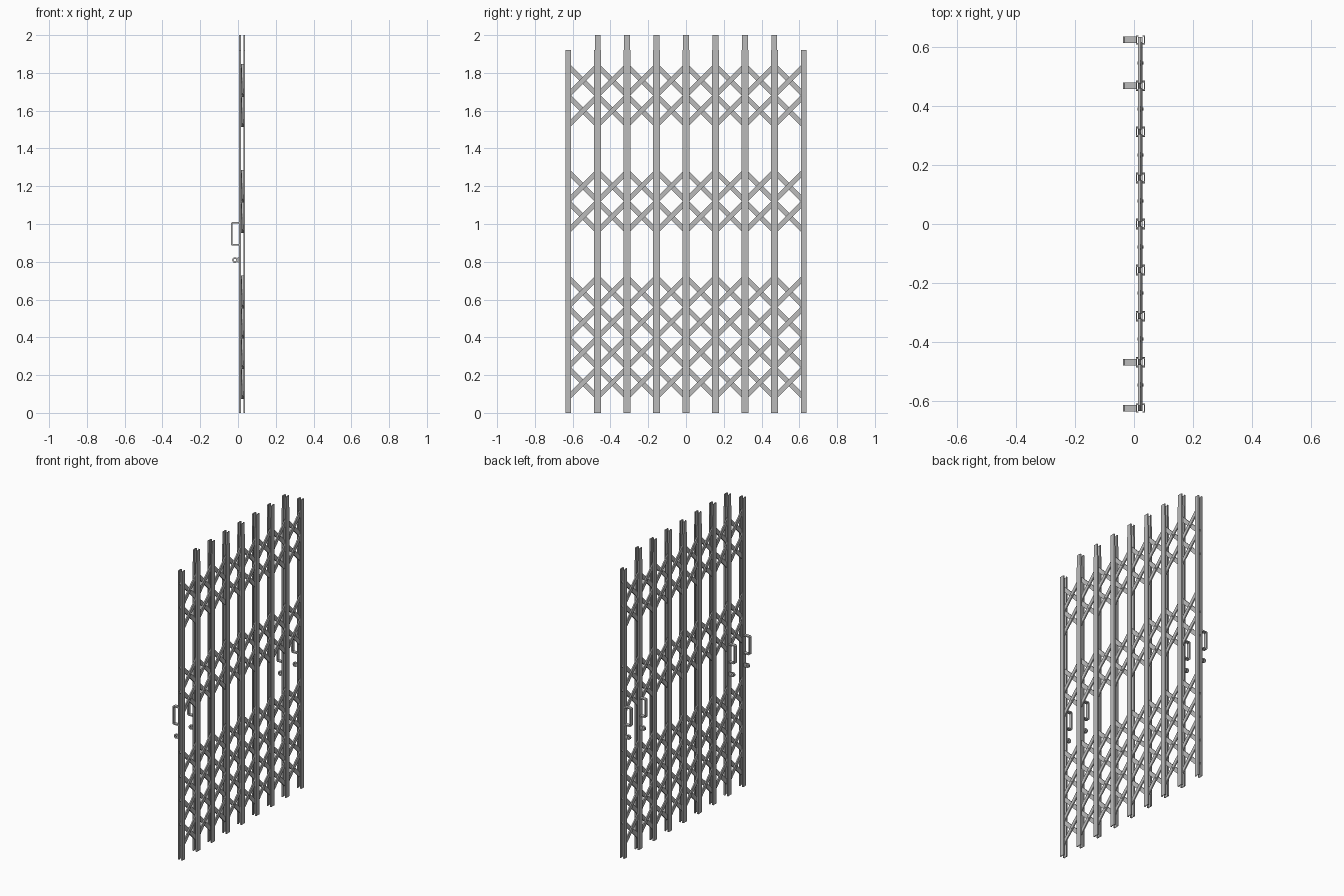
import bpy, bmesh
from math import pi, sqrt
from mathutils import Matrix, Vector

cube = bpy.data.objects.get("Cube")
if cube:
    bpy.data.objects.remove(cube, do_unlink=True)


def material(name, value):
    mat = bpy.data.materials.new(name)
    mat.use_nodes = True
    color = (value, value, value, 1)
    mat.diffuse_color = color
    mat.node_tree.nodes["Principled BSDF"].inputs["Base Color"].default_value = color
    return mat


steel = material("grey steel", 0.5)


def add_object(name, bm):
    bmesh.ops.recalc_face_normals(bm, faces=bm.faces)
    mesh = bpy.data.meshes.new(name)
    bm.to_mesh(mesh)
    bm.free()
    mesh.materials.append(steel)
    obj = bpy.data.objects.new(name, mesh)
    bpy.context.collection.objects.link(obj)
    return obj


def extrude_profile(bm, points, axis, matrix=Matrix()):
    """Extrude a closed outline along the axis vector."""
    face = bm.faces.new([bm.verts.new(matrix @ Vector(p)) for p in points])
    result = bmesh.ops.extrude_face_region(bm, geom=[face])
    verts = [v for v in result["geom"] if isinstance(v, bmesh.types.BMVert)]
    bmesh.ops.translate(bm, verts=verts, vec=matrix.to_3x3() @ Vector(axis))


def channel(width, depth, wall):
    """U outline: web at x = 0, flanges towards +x."""
    w = width / 2
    return [(0, -w, 0), (depth, -w, 0), (depth, wall - w, 0), (wall, wall - w, 0),
            (wall, w - wall, 0), (depth, w - wall, 0), (depth, w, 0), (0, w, 0)]


SPACING = 0.156
post_ys = [SPACING * (i - 4) for i in range(9)]

# Posts: a pair of channels with a gap between them for the lattice
for i, y in enumerate(post_ys):
    outer = i in (0, 8)
    height = 1.92 if outer else 2.0
    bm = bmesh.new()
    for x, side in ((0.006, 1), (0.038, -1)):
        base = Matrix.Translation((x, y, 0)) @ Matrix.Diagonal((side, 1, 1, 1))
        extrude_profile(bm, channel(0.03, 0.009, 0.004), (0, 0, height), base)
        if not outer:
            # Wider sleeve up to the height of the end posts
            extrude_profile(bm, channel(0.036, 0.009, 0.004), (0, 0, 1.92), base)
    add_object(f"post_{i + 1}", bm)

# Lattice: crossed diagonal flat bars, one direction per layer
bands = {"upper": (1.76, 1.60), "middle": (1.20, 1.04), "lower": (0.64, 0.48, 0.32, 0.16)}
length = SPACING * sqrt(2)
for name, heights in bands.items():
    bm = bmesh.new()
    for z in heights:
        for y in post_ys[:-1]:
            for x, angle in ((0.0175, pi / 4), (0.0255, -pi / 4)):
                place = (Matrix.Translation((x, y + SPACING / 2, z))
                         @ Matrix.Rotation(angle, 4, "X")
                         @ Matrix.Diagonal((0.008, 0.026, length, 1)))
                bmesh.ops.create_cube(bm, size=1, matrix=place)
    add_object(f"{name}_lattice", bm)

# Rivets where the bars cross
bm = bmesh.new()
for heights in bands.values():
    for z in heights:
        for y in post_ys[:-1]:
            place = Matrix.Translation((0.0215, y + SPACING / 2, z)) @ Matrix.Rotation(pi / 2, 4, "Y")
            bmesh.ops.create_cone(bm, cap_ends=True, segments=8, radius1=0.005,
                                  radius2=0.005, depth=0.02, matrix=place)
add_object("rivets", bm)

# Pull handles and padlock eyes on the two posts at each end
handle_outline = [(0.006, 1.01), (-0.032, 1.01), (-0.038, 1.004), (-0.038, 0.891),
                  (-0.032, 0.885), (0.006, 0.885), (0.006, 0.893), (-0.028, 0.893),
                  (-0.030, 0.895), (-0.030, 1.0), (-0.028, 1.002), (0.006, 1.002)]
for i in (0, 1, 7, 8):
    y = post_ys[i]
    bm = bmesh.new()
    extrude_profile(bm, [(x, y - 0.011, z) for x, z in handle_outline], (0, 0.022, 0))
    add_object(f"handle_{i + 1}", bm)

    bm = bmesh.new()
    place = Matrix.Translation((-0.016, y, 0.809)) @ Matrix.Rotation(pi / 2, 4, "X")
    rings = []
    for depth in (-0.006, 0.006):
        for radius in (0.015, 0.007):
            ring = bmesh.ops.create_circle(bm, segments=16, radius=radius,
                                           matrix=place @ Matrix.Translation((0, 0, depth)))
            rings.append(ring["verts"])
    front_out, front_in, back_out, back_in = rings
    for a, b in ((front_out, front_in), (front_in, back_in),
                 (back_in, back_out), (back_out, front_out)):
        for k in range(16):
            n = (k + 1) % 16
            bm.faces.new((a[k], a[n], b[n], b[k]))
    bmesh.ops.create_cube(bm, size=1, matrix=Matrix.Translation((0.002, y, 0.809))
                          @ Matrix.Diagonal((0.01, 0.012, 0.026, 1)))
    add_object(f"lock_eye_{i + 1}", bm)
